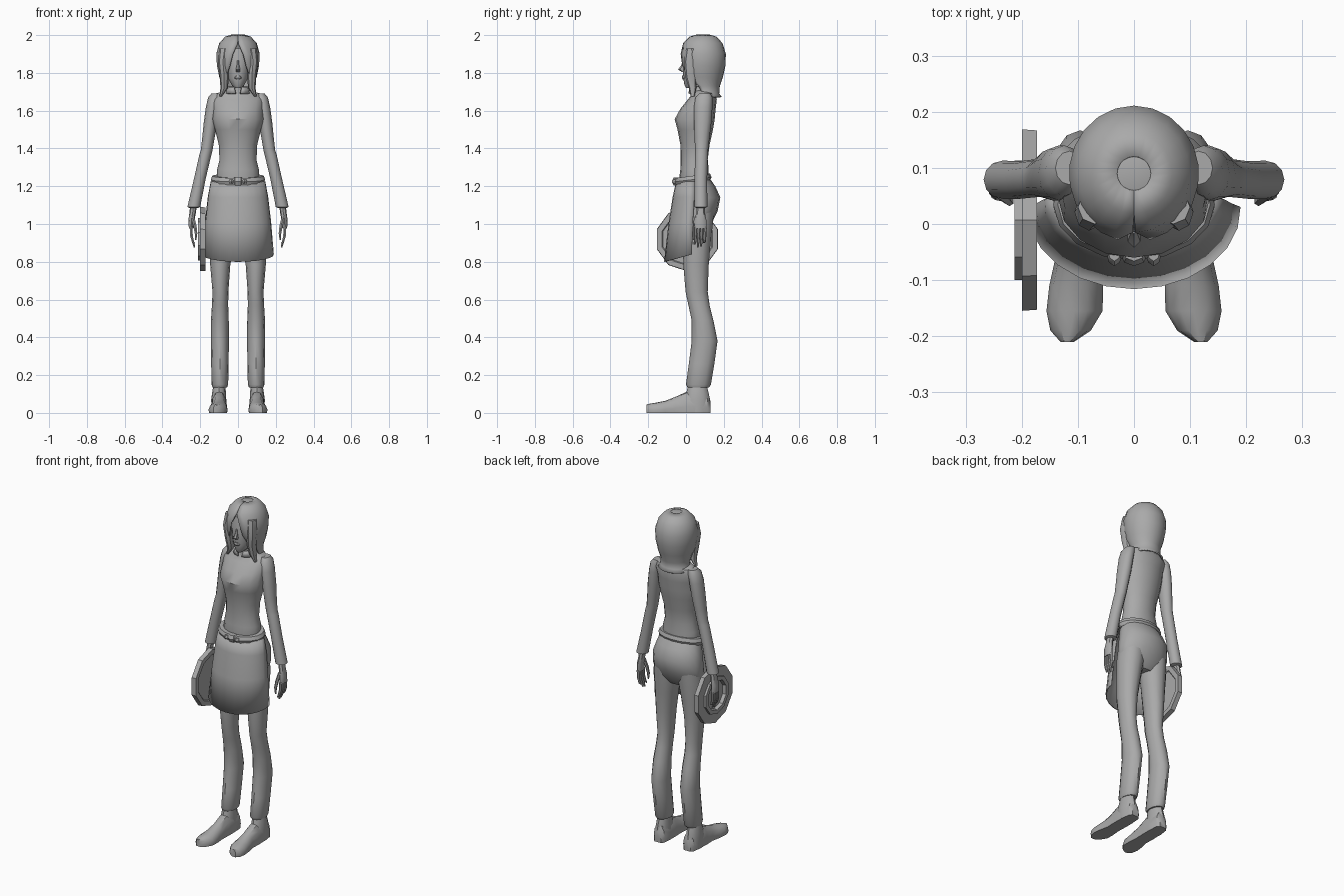
import bpy, bmesh, math
from mathutils import Vector

grey = bpy.data.materials.new("plain_grey")
grey.diffuse_color = (0.4, 0.4, 0.4, 1)


def finish(name, bm, angle=40):
    bmesh.ops.recalc_face_normals(bm, faces=bm.faces)
    me = bpy.data.meshes.new(name)
    bm.to_mesh(me)
    bm.free()
    me.materials.append(grey)
    ob = bpy.data.objects.new(name, me)
    bpy.context.collection.objects.link(ob)
    bpy.ops.object.select_all(action='DESELECT')
    ob.select_set(True)
    bpy.context.view_layer.objects.active = ob
    bpy.ops.object.shade_smooth_by_angle(angle=math.radians(angle))
    return ob


def skin(name, rows, closed=True, caps=True, angle=40):
    """Bridge rows of points into a surface."""
    bm = bmesh.new()
    vr = [[bm.verts.new(p) for p in r] for r in rows]
    n = len(vr[0])
    for a, b in zip(vr, vr[1:]):
        for i in range(n if closed else n - 1):
            j = (i + 1) % n
            bm.faces.new((a[i], a[j], b[j], b[i]))
    if caps:
        bm.faces.new(vr[0])
        bm.faces.new(vr[-1])
    return finish(name, bm, angle)


def loft(name, rings, n=12, angle=40):
    """Rings: (z, x centre, half width, front y, back y)."""
    rows = []
    for z, cx, rx, f, b in rings:
        c, ry = (f + b) / 2, (b - f) / 2
        rows.append([(cx + rx * math.sin(t), c - ry * math.cos(t), z)
                     for t in (math.tau * i / n for i in range(n))])
    return skin(name, rows, angle=angle)


def arc(name, rings, n, thick):
    """Open shell. Rings: (z, half width, front y, back y, start deg, end deg, end rise)."""
    rows = []
    for z, rx, f, b, a0, a1, rise in rings:
        c, ry = (f + b) / 2, (b - f) / 2
        row = []
        for i in range(n + 1):
            t = math.radians(a0 + (a1 - a0) * i / n)
            row.append((rx * math.sin(t), c - ry * math.cos(t),
                        z + rise * (1 - math.cos(t))))
        rows.append(row)
    ob = skin(name, rows, closed=False, caps=False)
    m = ob.modifiers.new("thickness", 'SOLIDIFY')
    m.thickness = thick
    m.offset = 0
    return ob


# Torso, hips, neck
loft("torso", [(1.2, 0, .11, -.03, .125), (1.25, 0, .112, -.035, .12),
               (1.29, 0, .11, -.03, .12), (1.34, 0, .098, -.028, .115),
               (1.42, 0, .102, -.03, .125), (1.5, 0, .122, -.045, .143),
               (1.555, 0, .135, -.06, .152), (1.61, 0, .133, -.03, .157),
               (1.66, 0, .14, .01, .163), (1.69, 0, .12, .035, .155),
               (1.71, 0, .055, .035, .12)], 16)
loft("hips", [(1.25, 0, .12, -.03, .12), (1.2, 0, .135, -.03, .155),
              (1.14, 0, .15, -.028, .182), (1.07, 0, .156, -.022, .168),
              (1.0, 0, .145, -.012, .135), (.97, 0, .1, .01, .11)], 16)
loft("neck", [(1.66, 0, .04, .03, .12), (1.72, 0, .033, .035, .105),
              (1.79, 0, .034, .035, .105)], 10)

# Shirt collar, open at the front
arc("collar", [(1.69, .068, .015, .135, 10, 350, 0),
               (1.725, .048, .018, .12, 24, 336, 0)], 14, .008)

# Belt and knot
belt_rows = []
for k in range(16):
    t = math.tau * k / 16
    s, c = math.sin(t), math.cos(t)
    belt_rows.append([((.128 + d) * s, .035 - (.084 + d) * c, 1.235 - .012 * c + h)
                      for d, h in ((-.015, -.02), (.008, -.02), (.016, 0), (.008, .02), (-.015, .02))])
belt_rows.append(belt_rows[0])
skin("belt", belt_rows, caps=False)
for name, x, w, h in (("belt_knot", 0, .025, .02), ("knot_loop_left", -.035, .014, .011),
                      ("knot_loop_right", .035, .014, .011)):
    loft(name, [(1.225 - h, x, w * .8, -.066, -.03), (1.225, x, w, -.075, -.03),
                (1.225 + h, x, w * .8, -.066, -.03)], 8)

# Apron wrapped around the front
arc("apron", [(1.225, .142, -.05, .125, -95, 95, 0), (1.14, .157, -.068, .14, -95, 95, .005),
              (1.0, .172, -.09, .155, -92, 92, .015), (.8, .187, -.113, .165, -92, 92, .038)], 12, .006)

# Head
loft("face", [(1.72, 0, .016, .0, .045), (1.735, 0, .033, -.008, .08),
              (1.77, 0, .054, -.014, .13), (1.82, 0, .068, -.016, .16),
              (1.87, 0, .078, -.014, .17), (1.93, 0, .07, 0, .16)], 14)
loft("nose", [(1.805, 0, .011, -.022, 0), (1.818, 0, .013, -.042, 0),
              (1.84, 0, .008, -.026, 0), (1.865, 0, .005, -.017, 0)], 6)
loft("lips", [(1.765, 0, .01, -.018, 0), (1.774, 0, .02, -.022, 0),
              (1.785, 0, .01, -.02, 0)], 8)
hair = [(2.0, .03, .06, .12, 0), (1.988, .066, .02, .16, 0), (1.955, .096, -.012, .19, 1),
        (1.9, .112, -.028, .207, 14), (1.84, .108, -.026, .205, 23), (1.78, .096, -.012, .192, 40),
        (1.73, .08, .015, .175, 70), (1.69, .082, .03, .172, 80), (1.672, .092, .03, .185, 82)]
arc("hair", [(z, rx, f, b, a, 360 - a, 0) for z, rx, f, b, a in hair], 20, .008)
loft("hair_crown", [(1.955, 0, .09, -.006, .184), (1.987, 0, .064, .022, .158),
                    (2.0, 0, .03, .06, .12)], 20)

# Tray: lathed around x, outer foot ring on the hand side
tray = [(-.178, .001), (-.178, .135), (-.173, .14), (-.173, .168), (-.2, .17), (-.2, .112),
        (-.213, .112), (-.213, .088), (-.192, .085), (-.192, .001)]
skin("tray", [[(x, .007 + r * math.cos(t), .92 + r * math.sin(t))
               for t in (math.tau * (i + .5) / 10 for i in range(10))] for x, r in tray], angle=25)

for s, side in ((-1, "left"), (1, "right")):
    def part(name, rings, n=12):
        loft(f"{name}_{side}", [(z, s * x, rx, f, b) for z, x, rx, f, b in rings], n)

    # Hair lock beside the face
    part("hair_lock", [(1.93, .07, .03, .0, .06), (1.86, .08, .026, -.012, .055),
                       (1.78, .073, .024, -.004, .055), (1.72, .073, .02, .015, .055),
                       (1.675, .092, .006, .025, .045)], 8)
    # Leg and trouser hem
    part("leg", [(1.1, .075, .07, -.01, .15), (1.0, .08, .074, -.016, .142),
                 (.9, .087, .064, -.016, .13), (.78, .094, .053, -.014, .12),
                 (.64, .093, .042, -.002, .115), (.57, .095, .043, .013, .125),
                 (.49, .096, .047, .03, .145), (.38, .096, .048, .03, .167),
                 (.26, .096, .046, .015, .15), (.15, .096, .044, 0, .132),
                 (.135, .096, .038, .008, .122)])
    # Ankle and shoe
    part("ankle", [(.15, .098, .03, .012, .11), (.12, .1, .035, .005, .116),
                   (.07, .102, .04, -.01, .128), (.0, .1, .04, -.01, .128)])
    shoe = [(.13, .098, .022, .06), (.115, .098, .036, .1), (.05, .099, .041, .115),
            (0, .1, .042, .11), (-.06, .1, .04, .083), (-.11, .103, .048, .064),
            (-.155, .106, .05, .055), (-.19, .113, .036, .049), (-.21, .119, .012, .044)]
    outline = [(-.95, 0), (.95, 0), (1, .3), (.85, .68), (.45, .95), (0, 1), (-.45, .95), (-.85, .68), (-1, .3)]
    skin(f"shoe_{side}", [[(s * (cx + u * w), y, v * h) for u, v in outline]
                          for y, cx, w, h in shoe])
    # Sleeve with shoulder
    part("sleeve", [(1.692, .115, .025, .07, .13), (1.67, .124, .034, .05, .14),
                    (1.62, .134, .036, .042, .14), (1.54, .145, .036, .042, .135),
                    (1.46, .156, .033, .045, .125), (1.39, .166, .031, .048, .117),
                    (1.37, .172, .032, .048, .116), (1.24, .202, .031, .045, .112),
                    (1.09, .234, .034, .045, .113), (1.085, .235, .022, .055, .1)])
    # Hand with four fingers and a thumb
    part("palm", [(1.1, .235, .018, .058, .1), (1.06, .24, .017, .055, .1),
                  (1.02, .247, .016, .045, .108), (.975, .248, .012, .043, .11)], 8)
    for k, tip in enumerate((.892, .876, .88, .9)):
        y = .052 + .0165 * k
        part(f"finger_{k + 1}", [(.985, .248, .008, y - .008, y + .008),
                                 (.935, .246, .008, y - .0095, y + .006),
                                 (.905, .238, .007, y - .011, y + .003),
                                 (tip, .231, .004, y - .011, y - .002)], 6)
    part("thumb", [(1.04, .24, .01, .045, .07), (.99, .228, .01, .036, .056),
                   (.95, .222, .008, .032, .048), (.915, .224, .004, .034, .042)], 6)
